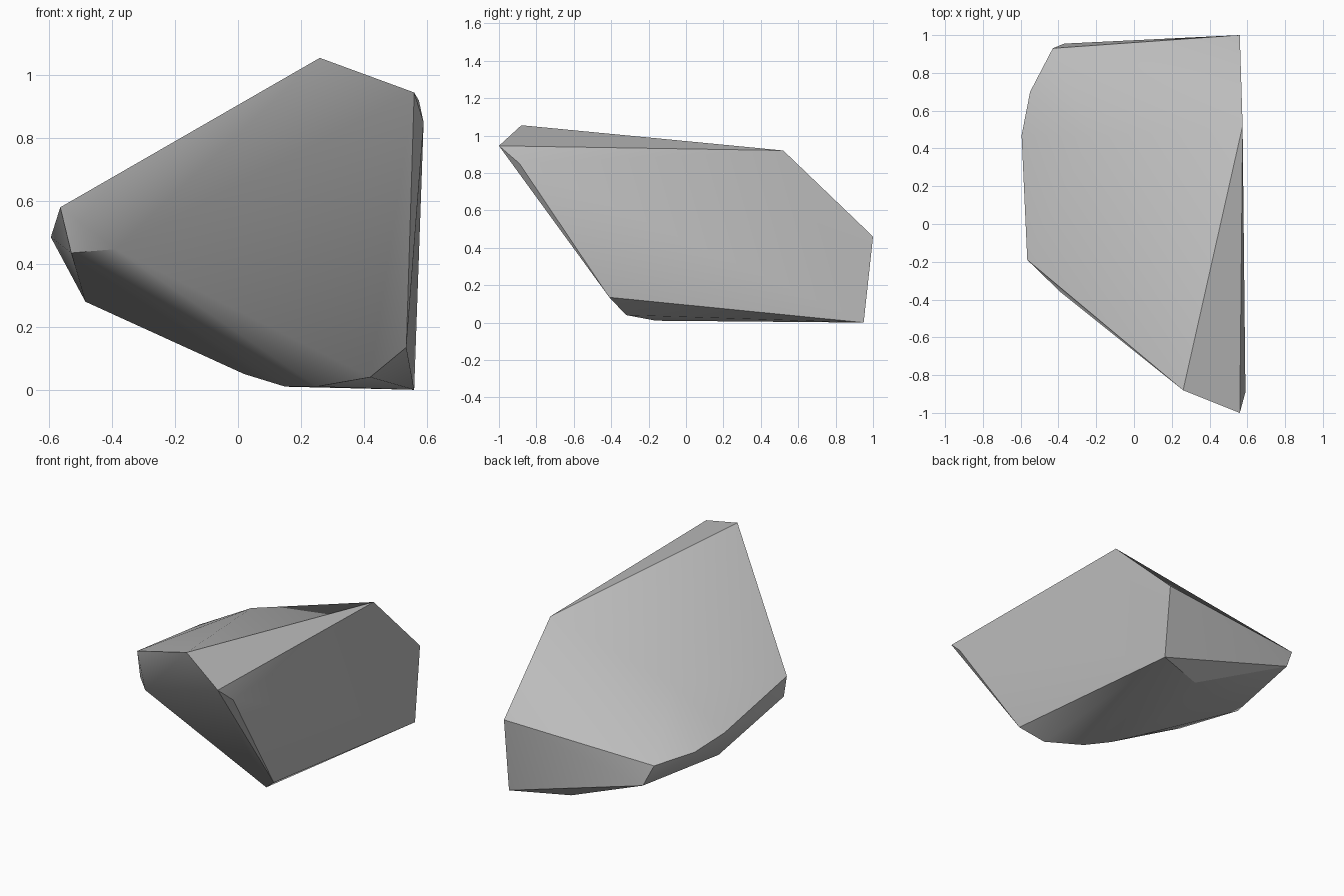
import bpy
import bmesh
import math
from mathutils import Vector

# Remove the default object
default_cube = bpy.data.objects.get("Cube")
if default_cube:
    bpy.data.objects.remove(default_cube, do_unlink=True)


def make_material(name, color):
    """Plain single-colour material for viewport and render."""
    material = bpy.data.materials.new(name)
    material.use_nodes = True
    material.diffuse_color = color
    material.node_tree.nodes["Principled BSDF"].inputs["Base Color"].default_value = color
    return material


# Corners of the chipped boulder, grouped by the area they shape
crest = [(.26, -.88, 1.055), (.56, -1, .945), (.59, -.89, .85),
         (.575, .52, .92), (-.23, .46, .69)]
back_rim = [(.56, 1, .46), (-.43, .93, .41), (-.37, .955, .28)]
side_rim = [(-.55, .7, .44), (-.595, .47, .485), (-.565, -.19, .58),
            (-.39, -.36, .447), (-.53, -.21, .435), (-.485, .37, .28)]
foot = [(.56, .95, 0), (.535, -.41, .135), (.42, -.32, .04), (.25, -.16, .01),
        (.15, -.03, .01), (.02, .1, .05), (.22, .82, .01)]


def build_rock(name, corners, material):
    """Wrap the corners in a faceted shell and merge the flat areas."""
    bm = bmesh.new()
    for corner in corners:
        bm.verts.new(Vector(corner))
    hull = bmesh.ops.convex_hull(bm, input=bm.verts)
    loose = {g for g in hull["geom_interior"] + hull["geom_unused"]
             if isinstance(g, bmesh.types.BMVert)}
    if loose:
        bmesh.ops.delete(bm, geom=list(loose), context="VERTS")
    bmesh.ops.dissolve_limit(bm, angle_limit=math.radians(2),
                             verts=bm.verts, edges=bm.edges)
    bmesh.ops.recalc_face_normals(bm, faces=bm.faces)
    mesh = bpy.data.meshes.new(name)
    bm.to_mesh(mesh)
    bm.free()
    mesh.materials.append(material)
    rock = bpy.data.objects.new(name, mesh)
    bpy.context.collection.objects.link(rock)
    return rock


# Rock body, soft across shallow facets and crisp along the chipped edges
stone_grey = make_material("stone_grey", (.5, .5, .5, 1))
rock = build_rock("rock", crest + back_rim + side_rim + foot, stone_grey)
bpy.ops.object.select_all(action="DESELECT")
rock.select_set(True)
bpy.context.view_layer.objects.active = rock
bpy.ops.object.shade_smooth_by_angle(angle=math.radians(30))
